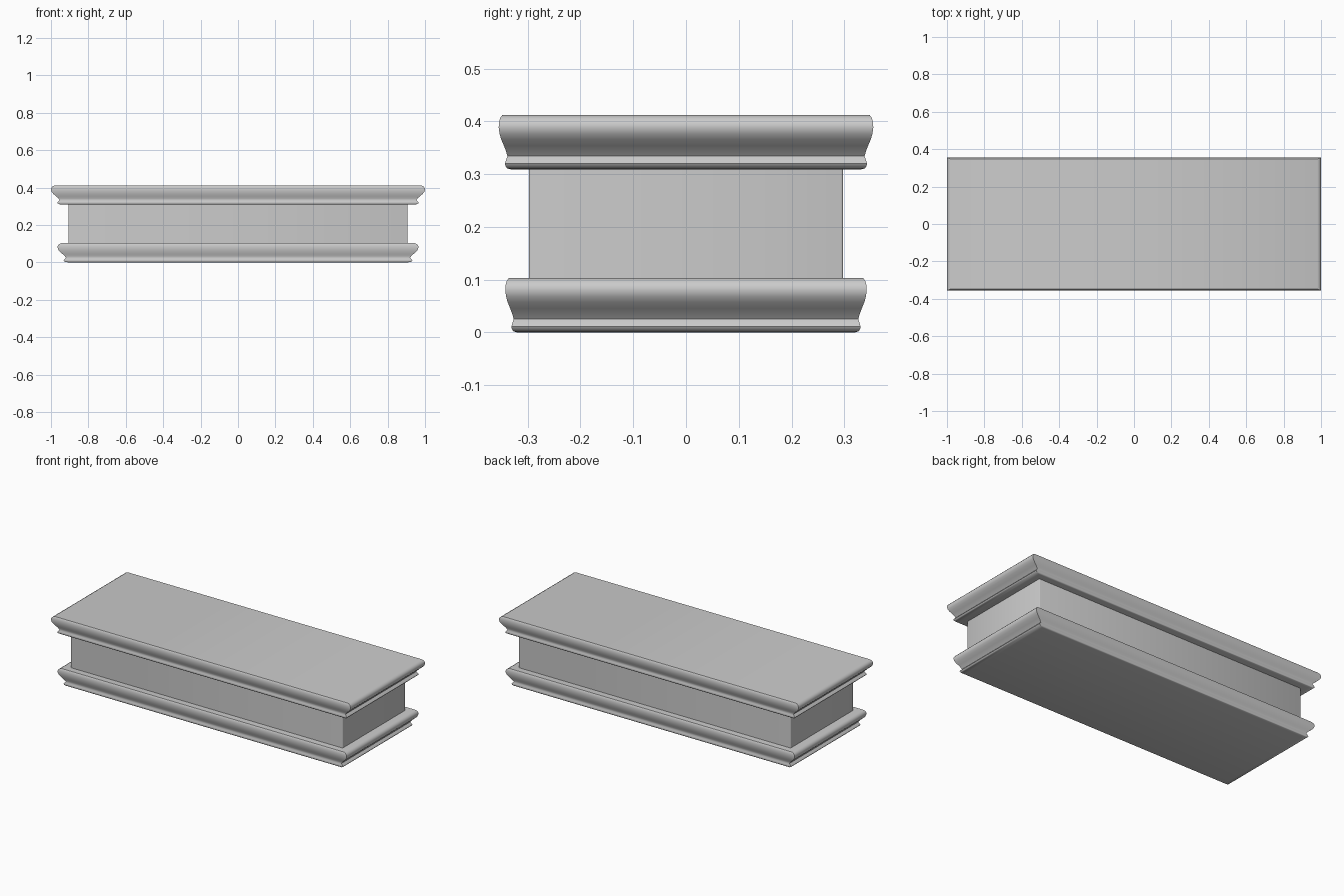
import bpy
import bmesh
import math

cube = bpy.data.objects.get("Cube")
if cube:
    bpy.data.objects.remove(cube, do_unlink=True)

# One plain stone colour
STONE = (0.6, 0.6, 0.6, 1.0)
stone = bpy.data.materials.new("pale grey stone")
stone.use_nodes = True
stone.diffuse_color = STONE
stone.node_tree.nodes["Principled BSDF"].inputs["Base Color"].default_value = STONE

# Moulding profile: half depth and height, from the foot up
PROFILE = [(0.320, 0), (0.327, 0.002), (0.330, 0.006), (0.331, 0.011),
           (0.329, 0.018), (0.3265, 0.025), (0.329, 0.034), (0.333, 0.045),
           (0.338, 0.057), (0.341, 0.068), (0.3425, 0.079), (0.342, 0.089),
           (0.340, 0.097), (0.336, 0.103)]
ASPECT = 2.817


def finish(obj, angle):
    obj.data.materials.append(stone)
    bpy.ops.object.select_all(action="DESELECT")
    obj.select_set(True)
    bpy.context.view_layer.objects.active = obj
    bpy.ops.object.shade_smooth_by_angle(angle=math.radians(angle))


def add_object(name, bm):
    mesh = bpy.data.meshes.new(name)
    bmesh.ops.recalc_face_normals(bm, faces=bm.faces)
    bm.to_mesh(mesh)
    bm.free()
    obj = bpy.data.objects.new(name, mesh)
    bpy.context.collection.objects.link(obj)
    return obj


def moulded_slab(name, base_z, scale):
    """Stack rectangles along the profile, with mitred corners and flat caps."""
    bm = bmesh.new()
    rings = []
    for half, z in PROFILE:
        y = half * scale
        x = y * ASPECT
        rings.append([bm.verts.new((sx * x, sy * y, base_z + z))
                      for sx, sy in ((-1, -1), (1, -1), (1, 1), (-1, 1))])
    for low, high in zip(rings, rings[1:]):
        for i in range(4):
            j = (i + 1) % 4
            bm.faces.new((low[i], low[j], high[j], high[i]))
    bm.faces.new(rings[0][::-1])
    bm.faces.new(rings[-1])
    finish(add_object(name, bm), 40)


# Base and top mouldings
moulded_slab("base_moulding", 0, 1)
moulded_slab("top_moulding", 0.309, 1.0365)

# Plain block between them, with slightly eased upright corners
bm = bmesh.new()
bmesh.ops.create_cube(bm, size=1)
for v in bm.verts:
    v.co = (v.co.x * 1.814, v.co.y * 0.596, 0.206 + v.co.z * 0.22)
uprights = [e for e in bm.edges if abs(e.verts[0].co.z - e.verts[1].co.z) > 0.1]
bmesh.ops.bevel(bm, geom=uprights, offset=0.004, segments=2, profile=0.5, affect="EDGES")
finish(add_object("centre_block", bm), 50)
